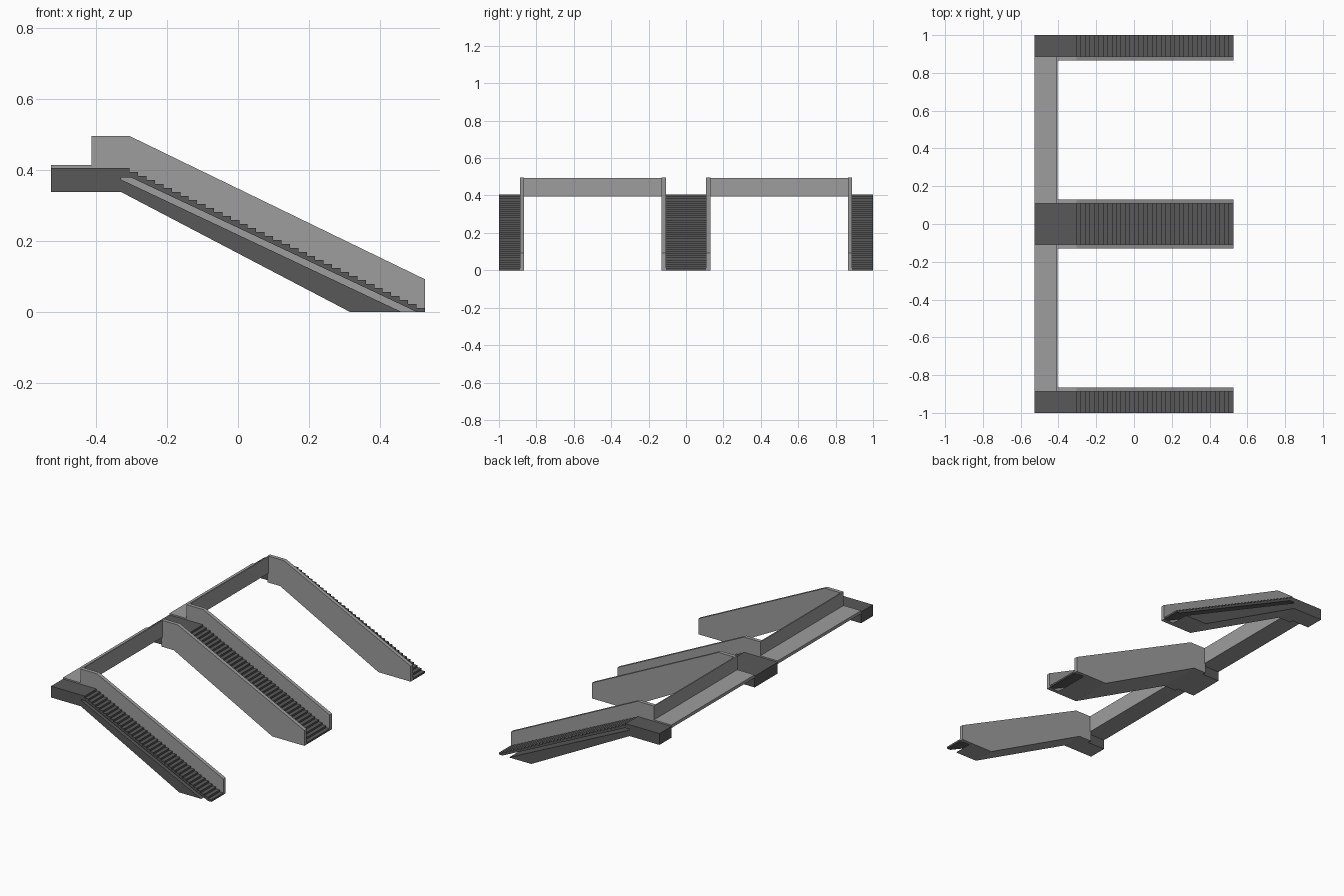
import bpy, bmesh

if "Cube" in bpy.data.objects:
    bpy.data.objects.remove(bpy.data.objects["Cube"])


def material(name, v):
    m = bpy.data.materials.new(name)
    m.diffuse_color = (v, v, v, 1)
    m.use_nodes = True
    m.node_tree.nodes["Principled BSDF"].inputs["Base Color"].default_value = m.diffuse_color
    return m


DARK = material("dark_grey_concrete", 0.098)
LIGHT = material("light_grey_panel", 0.34)


def prism(name, profile, y0, y1, mat):
    """Extrude an (x, z) profile from y0 to y1."""
    bm = bmesh.new()
    face = bm.faces.new([bm.verts.new((x, y0, z)) for x, z in profile])
    ext = bmesh.ops.extrude_face_region(bm, geom=[face])
    moved = [v for v in ext["geom"] if isinstance(v, bmesh.types.BMVert)]
    bmesh.ops.translate(bm, verts=moved, vec=(0, y1 - y0, 0))
    bmesh.ops.recalc_face_normals(bm, faces=bm.faces)
    me = bpy.data.meshes.new(name)
    bm.to_mesh(me)
    bm.free()
    me.materials.append(mat)
    ob = bpy.data.objects.new(name, me)
    bpy.context.collection.objects.link(ob)
    return ob


def rect(x0, x1, z0, z1):
    return [(x0, z0), (x1, z0), (x1, z1), (x0, z1)]


BACK, FOOT, HEAD, TOP = -0.526, 0.526, -0.305, 0.405
STEPS = 36

# Flight profile: landing, lower truss, open slot, then the steps
flight = [(BACK, 0.338), (-0.33, 0.338), (0.315, 0), (0.46, 0),
          (-0.33, 0.373), (-0.33, 0.378), (-0.30, 0.378), (0.503, 0), (FOOT, 0)]
run, rise = (FOOT - HEAD) / (STEPS - 1), TOP / STEPS
for i in range(STEPS):
    x = FOOT - i * run
    flight.append((x, (i + 1) * rise))
    if i < STEPS - 1:
        flight.append((x - run, (i + 1) * rise))
flight.append((BACK, TOP))

# Solid side panel profile
panel = [(-0.412, 0.338), (-0.33, 0.338), (0.315, 0), (FOOT, 0),
         (FOOT, 0.092), (HEAD, 0.495), (-0.412, 0.495)]


def stair(name, y0, y1):
    """Dark flight whose outer underside is light."""
    ob = prism(name, flight, y0, y1, DARK)
    ob.data.materials.append(LIGHT)
    for p in ob.data.polygons:
        c = p.center
        below = c.z < 0.17 - 0.524 * c.x + 0.003 or c.z < 0.001 and c.x < 0.46
        if p.normal.z < -0.5 and (below or c.x < -0.4):
            p.material_index = 1


stair("middle_stair", -0.108, 0.108)

for s, side in ((-1, "front"), (1, "back")):
    # Outer flight and the panels facing each opening
    stair(side + "_stair", s * 0.888, s * 1.0)
    prism(side + "_outer_panel", panel, s * 0.866, s * 0.888, LIGHT)
    prism(side + "_middle_panel", panel, s * 0.108, s * 0.130, LIGHT)
    # Bridge between landings, with its parapet
    prism(side + "_walkway", rect(BACK, -0.412, 0.395, 0.413), s * 0.108, s * 0.888, LIGHT)
    prism(side + "_walkway_wall", rect(-0.412, -0.405, 0.395, 0.494), s * 0.130, s * 0.866, LIGHT)
